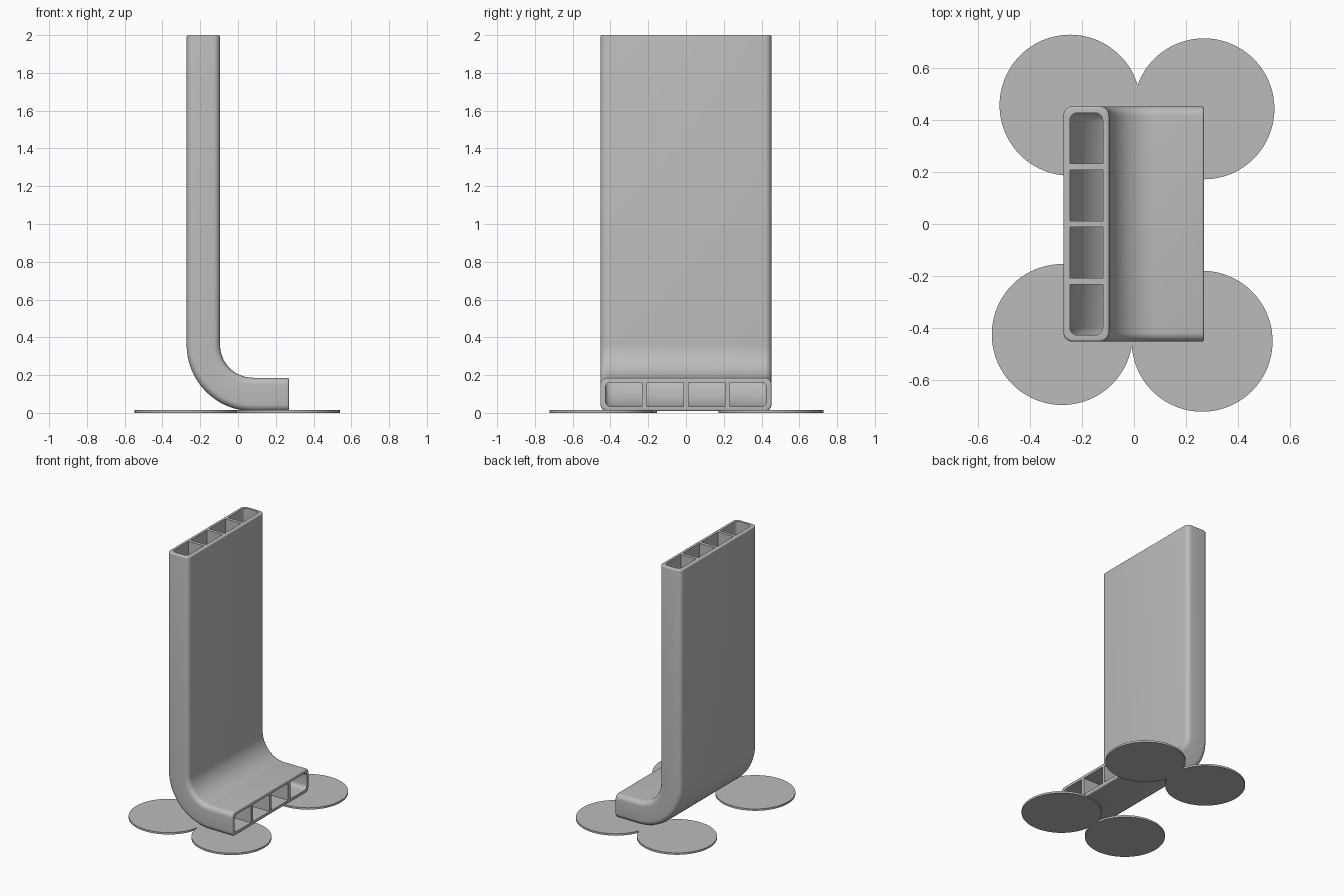
import bpy, bmesh, math
from mathutils import Vector

if "Cube" in bpy.data.objects:
    bpy.data.objects.remove(bpy.data.objects["Cube"])

grey = bpy.data.materials.new("plain grey")
grey.diffuse_color = (0.5, 0.5, 0.5, 1)
grey.use_nodes = True
grey.node_tree.nodes["Principled BSDF"].inputs["Base Color"].default_value = grey.diffuse_color

T, W = 0.177, 0.905            # duct thickness and width
WALL, RIB, R = 0.025, 0.025, 0.036
EDGE = 0.01                    # rounding of the open ends
CX, CZ, RAD = 0.08, 0.361, 0.2635   # centre and mid radius of the bend
TOP, TIP = 2.0, 0.27


def rounded(u0, u1, v0, v1, r_low, r_high, n=6):
    """Rectangle section; r_low / r_high round the corners at v0 / v1."""
    pts = []
    for su, sv, a0 in ((1, 1, 0), (-1, 1, 90), (-1, -1, 180), (1, -1, 270)):
        r = r_high if sv > 0 else r_low
        u = u1 - r if su > 0 else u0 + r
        v = v1 - r if sv > 0 else v0 + r
        steps = n if r > 0 else 0
        for i in range(steps + 1):
            a = math.radians(a0 + 90 * i / n)
            pts.append((u + r * math.cos(a), v + r * math.sin(a)))
    return pts


def outer(inset):
    u, v, r = T / 2 - inset, W / 2 - inset, R - inset
    return rounded(-u, u, -v, v, r, r)


# Stations along the duct: position and the direction towards the bend centre
bend = []
for i in range(25):
    a = math.pi + math.pi / 2 * i / 24
    d = Vector((math.cos(a), 0, math.sin(a)))
    bend.append((Vector((CX, 0, CZ)) + d * RAD, -d))


def top_at(z):
    return Vector((CX - RAD, 0, z)), Vector((1, 0, 0))


def tip_at(x):
    return Vector((x, 0, CZ - RAD)), Vector((0, 0, 1))


bm = bmesh.new()


def ring(station, section):
    p, d = station
    return [bm.verts.new(p + d * u + Vector((0, v, 0))) for u, v in section]


def skin(rings):
    for a, b in zip(rings, rings[1:]):
        for i in range(len(a)):
            j = (i + 1) % len(a)
            bm.faces.new((a[i], a[j], b[j], b[i]))


# Outer shell with rounded lips
fillet = [(EDGE * (1 - math.cos(t)), EDGE * (1 - math.sin(t)))
          for t in (math.pi / 2 * k / 4 for k in range(5))]
rings = [ring(top_at(TOP - back), outer(EDGE - (EDGE - ins)))
         for ins, back in reversed(fillet)]
rings += [ring(s, outer(0)) for s in bend]
rings += [ring(tip_at(TIP - back), outer(ins)) for ins, back in fillet]
skin(rings)
ends = [[rings[0]], [rings[-1]]]

# Four through channels, the outermost ones rounded on the outside
cell = (W - 2 * WALL - 3 * RIB) / 4
for k in range(4):
    v0 = -W / 2 + WALL + k * (cell + RIB)
    sec = rounded(-T / 2 + WALL, T / 2 - WALL, v0, v0 + cell,
                  0.03 if k == 0 else 0, 0.03 if k == 3 else 0)
    rings = [ring(s, sec) for s in [top_at(TOP)] + bend + [tip_at(TIP)]]
    skin(rings)
    ends[0].append(rings[0])
    ends[1].append(rings[-1])

# End faces around the channel openings
for loops, normal in zip(ends, (Vector((0, 0, 1)), Vector((1, 0, 0)))):
    edges = [bm.edges.get((lp[i - 1], lp[i])) for lp in loops for i in range(len(lp))]
    bmesh.ops.triangle_fill(bm, use_beauty=True, edges=edges, normal=normal)
bmesh.ops.recalc_face_normals(bm, faces=bm.faces)


def finish(mesh_bm, name):
    me = bpy.data.meshes.new(name)
    mesh_bm.to_mesh(me)
    mesh_bm.free()
    me.materials.append(grey)
    ob = bpy.data.objects.new(name, me)
    bpy.context.collection.objects.link(ob)
    bpy.ops.object.select_all(action='DESELECT')
    ob.select_set(True)
    bpy.context.view_layer.objects.active = ob
    bpy.ops.object.shade_smooth_by_angle(angle=math.radians(30))


finish(bm, "curved_duct")

# Thin round pads under the corners
for i, (x, y) in enumerate(((-0.246, 0.457), (0.269, 0.443),
                            (-0.276, -0.425), (0.262, -0.451))):
    pad = bmesh.new()
    bmesh.ops.create_cone(pad, cap_ends=True, segments=96, radius1=0.271,
                          radius2=0.271, depth=0.014)
    bmesh.ops.translate(pad, verts=pad.verts, vec=(x, y, 0.007))
    finish(pad, f"round_pad_{i + 1}")
